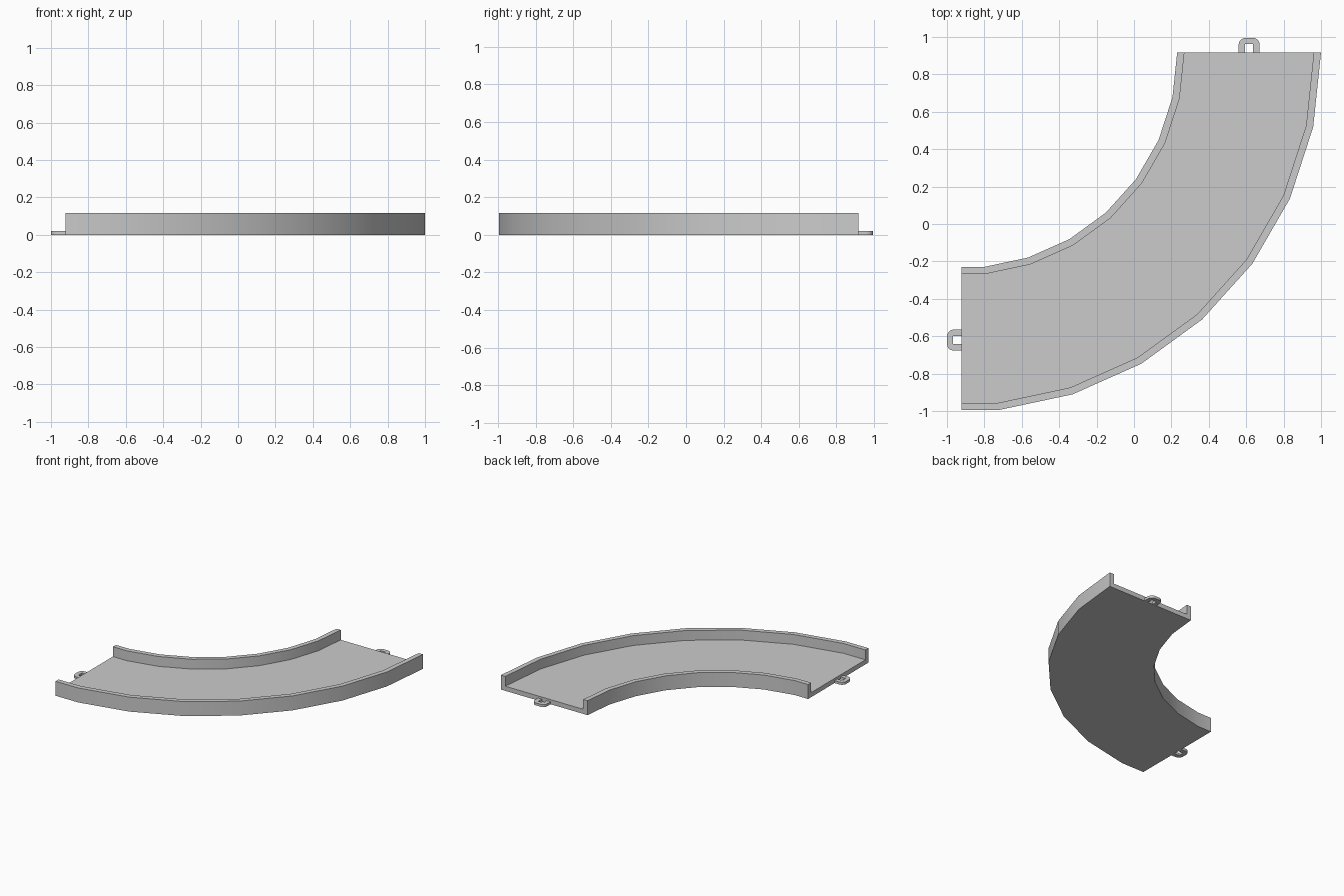
import bpy, bmesh
from math import sin, cos, radians, pi

if "Cube" in bpy.data.objects:
    bpy.data.objects.remove(bpy.data.objects["Cube"])

CX, CY = -0.923, 0.918            # centre of the bend
R_OUT, R_IN = 1.923, 1.154        # outer and inner radius
WALL, FLOOR, HEIGHT = 0.0385, 0.037, 0.116
STEP = 12                         # degrees per facet


def finish(bm, name):
    bmesh.ops.recalc_face_normals(bm, faces=bm.faces)
    mesh = bpy.data.meshes.new(name)
    bm.to_mesh(mesh)
    bm.free()
    obj = bpy.data.objects.new(name, mesh)
    bpy.context.collection.objects.link(obj)
    bpy.ops.object.select_all(action='DESELECT')
    obj.select_set(True)
    bpy.context.view_layer.objects.active = obj
    bpy.ops.object.shade_smooth_by_angle(angle=radians(30))
    return obj


# Curved channel: U-shaped profile (radius, height) swept a quarter turn
profile = [(R_IN, 0), (R_OUT, 0), (R_OUT, HEIGHT), (R_OUT - WALL, HEIGHT),
           (R_OUT - WALL, FLOOR), (R_IN + WALL, FLOOR),
           (R_IN + WALL, HEIGHT), (R_IN, HEIGHT)]
# the last facet is cut in half by the end plane
stations = [(a, 1.0) for a in range(0, 90, STEP)] + [(90, cos(radians(STEP / 2)))]
bm = bmesh.new()
rings = []
for angle, k in stations:
    a = radians(-angle)
    rings.append([bm.verts.new((CX + r * k * cos(a), CY + r * k * sin(a), z))
                  for r, z in profile])
n = len(profile)
for r0, r1 in zip(rings, rings[1:]):
    for i in range(n):
        j = (i + 1) % n
        bm.faces.new((r0[i], r0[j], r1[j], r1[i]))
bm.faces.new(rings[0])
bm.faces.new(rings[-1])
finish(bm, "curved_track")


# Connector loops: rounded tab with a square opening against the track end
def connector(name, place):
    w, d, r, hole_w, hole_d, thick = 0.056, 0.077, 0.036, 0.022, 0.044, 0.02
    outline = [(w, 0)]
    for side, start in ((1, 0), (-1, pi / 2)):
        for i in range(6):
            a = start + i * pi / 10
            outline.append((side * (w - r) + r * cos(a), d - r + r * sin(a)))
    outline += [(-w, 0), (-hole_w, 0), (-hole_w, hole_d), (hole_w, hole_d), (hole_w, 0)]
    bm = bmesh.new()
    face = bm.faces.new([bm.verts.new((*place(u, v), 0)) for u, v in outline])
    top = bmesh.ops.extrude_face_region(bm, geom=[face], use_keep_orig=True)["geom"]
    bmesh.ops.translate(bm, vec=(0, 0, thick),
                        verts=[g for g in top if isinstance(g, bmesh.types.BMVert)])
    finish(bm, name)


mid = (R_IN + R_OUT) / 2
connector("back_connector_loop", lambda u, v: (CX + mid + u, CY + v))
connector("left_connector_loop", lambda u, v: (CX - v, CY - mid + u))
